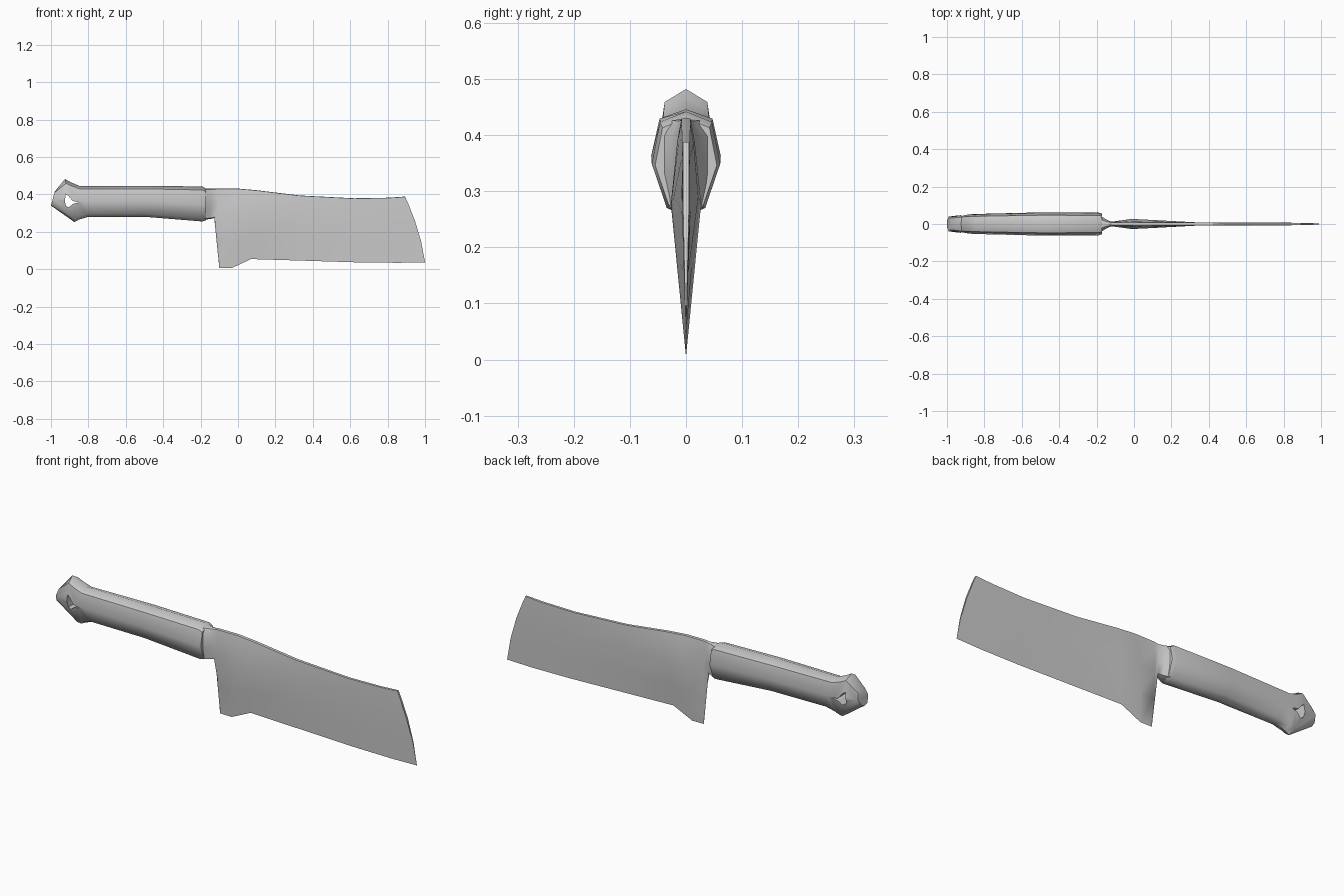
import bpy, bmesh, math

if "Cube" in bpy.data.objects:
    bpy.data.objects.remove(bpy.data.objects["Cube"])

steel = bpy.data.materials.new("grey steel")
steel.diffuse_color = (0.6, 0.6, 0.6, 1)
steel.use_nodes = True
steel.node_tree.nodes["Principled BSDF"].inputs["Base Color"].default_value = steel.diffuse_color


def finish(name, bm, angle=40):
    bmesh.ops.recalc_face_normals(bm, faces=bm.faces[:])
    me = bpy.data.meshes.new(name)
    bm.to_mesh(me)
    bm.free()
    me.materials.append(steel)
    ob = bpy.data.objects.new(name, me)
    bpy.context.collection.objects.link(ob)
    bpy.ops.object.select_all(action='DESELECT')
    ob.select_set(True)
    bpy.context.view_layer.objects.active = ob
    if angle:
        bpy.ops.object.shade_smooth_by_angle(angle=math.radians(angle))
    return ob


def loft(name, columns, angle):
    """Each column: top (x, z), bottom (x, z), [(fraction down, half width)]."""
    bm = bmesh.new()
    rings = []
    for (xt, zt), (xb, zb), rows in columns:
        side = [(f, w) for f, w in rows]
        loop = [(0, 0)] + side + [(1, 0)] + [(f, -w) for f, w in reversed(side)]
        rings.append([bm.verts.new((xt + (xb - xt) * f, y, zt + (zb - zt) * f))
                      for f, y in loop])
    n = len(rings[0])
    for a, b in zip(rings, rings[1:]):
        for i in range(n):
            j = (i + 1) % n
            bm.faces.new((a[i], a[j], b[j], b[i]))
    bm.faces.new(rings[0])
    bm.faces.new(rings[-1])
    return finish(name, bm, angle)


# Handle with flared pommel: faceted oval sections
def oval(w):
    return [(0.1, w * 0.76), (0.5, w), (0.92, w * 0.56)]


handle = loft("handle", [
    ((-0.98, 0.415), (-1.0, 0.34), oval(0.04)),
    ((-0.925, 0.482), (-0.875, 0.252), oval(0.05)),
    ((-0.895, 0.465), (-0.85, 0.265), oval(0.052)),
    ((-0.85, 0.446), (-0.8, 0.28), oval(0.054)),
    ((-0.5, 0.446), (-0.5, 0.28), oval(0.062)),
    ((-0.19, 0.442), (-0.19, 0.255), oval(0.061)),
    ((-0.17, 0.43), (-0.17, 0.262), oval(0.055)),
], 50)

# Three-pointed lanyard hole through the pommel
bm = bmesh.new()
outline = [(-0.922, 0.403), (-0.905, 0.39), (-0.885, 0.365), (-0.85, 0.356),
           (-0.88, 0.35), (-0.905, 0.331), (-0.92, 0.338), (-0.925, 0.36)]
face = bm.faces.new([bm.verts.new((x, -0.1, z)) for x, z in outline])
ext = bmesh.ops.extrude_face_region(bm, geom=[face])
bmesh.ops.translate(bm, vec=(0, 0.2, 0),
                    verts=[v for v in ext["geom"] if isinstance(v, bmesh.types.BMVert)])
cutter = finish("hole_cutter", bm, 0)
cutter.hide_render = True
cutter.hide_set(True)
cut = handle.modifiers.new("hole", 'BOOLEAN')
cut.operation = 'DIFFERENCE'
cut.solver = 'EXACT'
cut.object = cutter


# Blade: thin spine, widest below it, tapering to the cutting edge
def wedge(spine, belly, f=0.36):
    return [(0.004, spine), (0.1, (spine * 0.6 + belly * 0.4)), (f, belly),
            (0.68, belly * (1 - 0.68) / (1 - f))]


def neck(w):
    return [(0.03, w * 0.55), (0.2, w), (0.6, w), (0.97, w * 0.7)]


loft("blade", [
    ((-0.18, 0.431), (-0.18, 0.265), neck(0.045)),
    ((-0.15, 0.430), (-0.15, 0.268), neck(0.025)),
    ((-0.125, 0.431), (-0.127, 0.273), neck(0.014)),
    ((-0.11, 0.431), (-0.1, 0.006), wedge(0.008, 0.014)),
    ((0.0, 0.431), (-0.035, 0.005), wedge(0.008, 0.027)),
    ((0.1, 0.422), (0.07, 0.054), wedge(0.008, 0.022)),
    ((0.33, 0.394), (0.33, 0.046), wedge(0.007, 0.009)),
    ((0.62, 0.379), (0.65, 0.036), wedge(0.006, 0.007)),
    ((0.8, 0.382), (0.86, 0.034), wedge(0.006, 0.007)),
    ((0.893, 0.388), (1.0, 0.037), wedge(0.005, 0.005)),
], 40)

# Bow the blade tip outward slightly along its slanted end
blade = bpy.data.objects["blade"]
for v in blade.data.vertices:
    if v.co.x > 0.89:
        t = (0.388 - v.co.z) / 0.351
        v.co.x += 0.06 * t * (1 - t)
